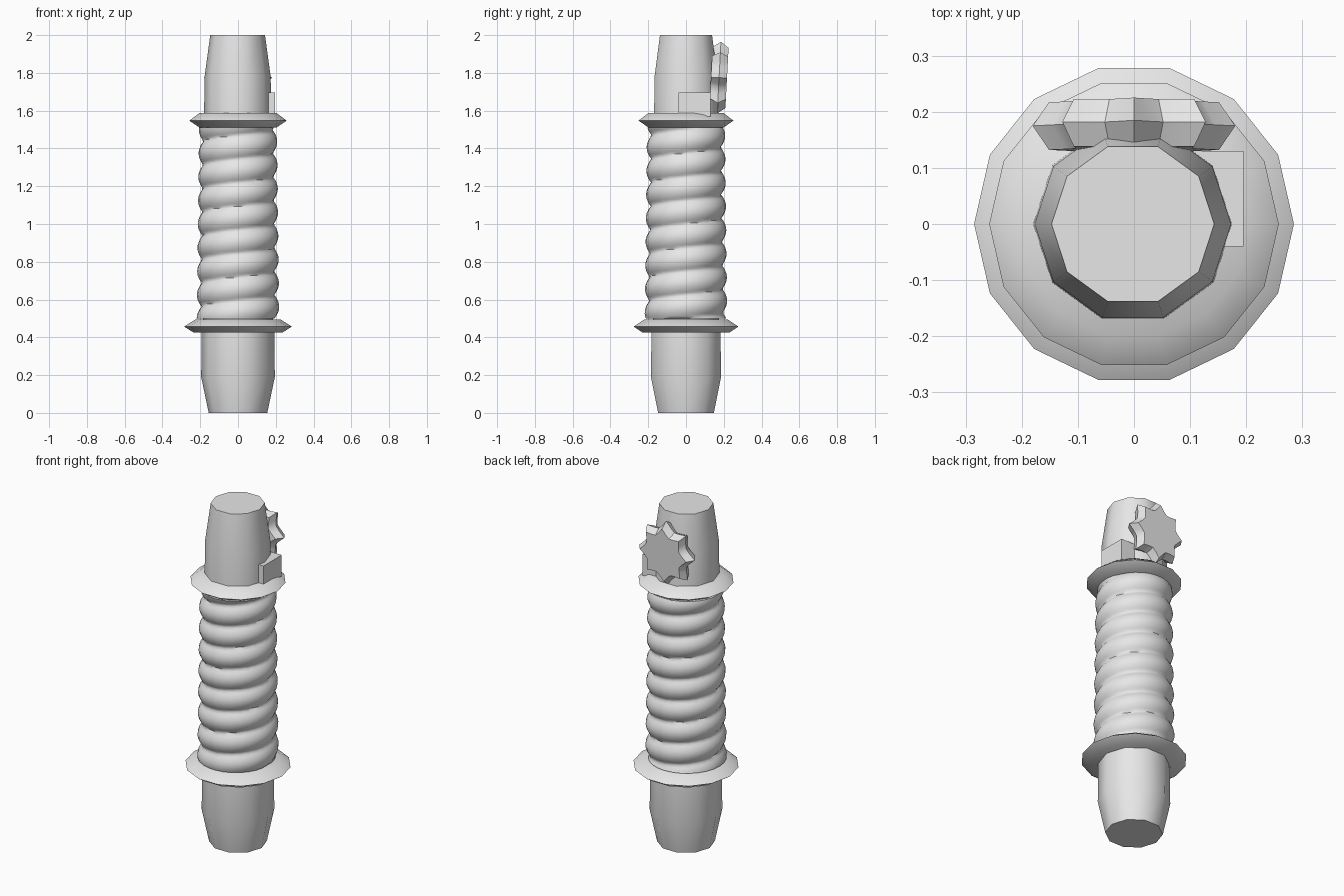
import bpy, bmesh, math
from math import sin, cos, pi

if "Cube" in bpy.data.objects:
    bpy.data.objects.remove(bpy.data.objects["Cube"])

# One flat grey for the whole model
grey = bpy.data.materials.new("light grey")
grey.diffuse_color = (0.8, 0.8, 0.8, 1)
grey.use_nodes = True
grey.node_tree.nodes["Principled BSDF"].inputs["Base Color"].default_value = grey.diffuse_color


def add_object(name, rings, angle=40):
    """Skin a stack of closed vertex loops, with caps on both ends."""
    bm = bmesh.new()
    loops = [[bm.verts.new(p) for p in ring] for ring in rings]
    n = len(loops[0])
    for a, b in zip(loops, loops[1:]):
        for i in range(n):
            j = (i + 1) % n
            bm.faces.new((a[i], a[j], b[j], b[i]))
    bm.faces.new(loops[0][::-1])
    bm.faces.new(loops[-1])
    bmesh.ops.recalc_face_normals(bm, faces=bm.faces[:])
    me = bpy.data.meshes.new(name)
    bm.to_mesh(me)
    bm.free()
    me.shade_smooth()
    me.set_sharp_from_angle(angle=math.radians(angle))
    me.materials.append(grey)
    ob = bpy.data.objects.new(name, me)
    bpy.context.collection.objects.link(ob)
    return ob


def lathe(name, profile, sides, angle=40, cx=0.0):
    return add_object(name, [[(cx + r * cos(2 * pi * i / sides), r * sin(2 * pi * i / sides), z)
                              for i in range(sides)] for r, z in profile], angle)


# Ten-sided end sections
lathe("lower_section", [(0.155, 0), (0.195, 0.19), (0.192, 0.45)], 10)
lathe("upper_section", [(0.178, 1.54), (0.175, 1.78), (0.145, 2.0)], 10, cx=-0.002)

# Fourteen-sided sharp-edged collars
lathe("lower_collar", [(0.235, 0.425), (0.285, 0.457), (0.225, 0.495)], 14)
lathe("upper_collar", [(0.205, 1.512), (0.258, 1.547), (0.205, 1.587)], 14)

# Inner core joining the sections
lathe("core", [(0.185, 0.44), (0.172, 1.56)], 10)

# Spiral grip: a rounded helical bead, tapering slightly upwards
SEG, ROWS, Z0, Z1, PITCH = 28, 80, 0.5, 1.51, 0.125
grip = []
for k in range(ROWS + 1):
    t = k / ROWS
    z = Z0 + (Z1 - Z0) * t
    ring = []
    for i in range(SEG):
        a = 2 * pi * i / SEG
        bead = abs(sin(pi * (z / PITCH - i / SEG)))
        r = 0.192 - 0.012 * t + 0.027 * bead ** 0.8
        ring.append((r * cos(a), r * sin(a), z))
    grip.append(ring)
add_object("spiral_grip", grip, 60)

# Star-shaped dial on the back: eight points with scooped gaps, ridged in depth
TEETH, STEPS = 8, 4
dial = []
for y, s in ((-0.043, 0.84), (0.0, 1.0), (0.042, 0.84)):
    ring = []
    for i in range(TEETH * STEPS):
        a = pi / 2 + 2 * pi * i / (TEETH * STEPS)
        u = (i % STEPS) / STEPS
        r = (0.19 - 0.047 * sin(pi * u)) * s
        ring.append((r * cos(a) * 0.95, y, r * sin(a)))
    dial.append(ring)
ob = add_object("star_dial", dial, 35)
ob.location = (0, 0.175, 1.775)
ob.rotation_euler = (math.radians(-3), 0, 0)

# Small block on the right side
add_object("side_block", [[(0.1, -0.04, z), (0.195, -0.04, z), (0.195, 0.13, z), (0.1, 0.13, z)]
                          for z in (1.57, 1.695)])
